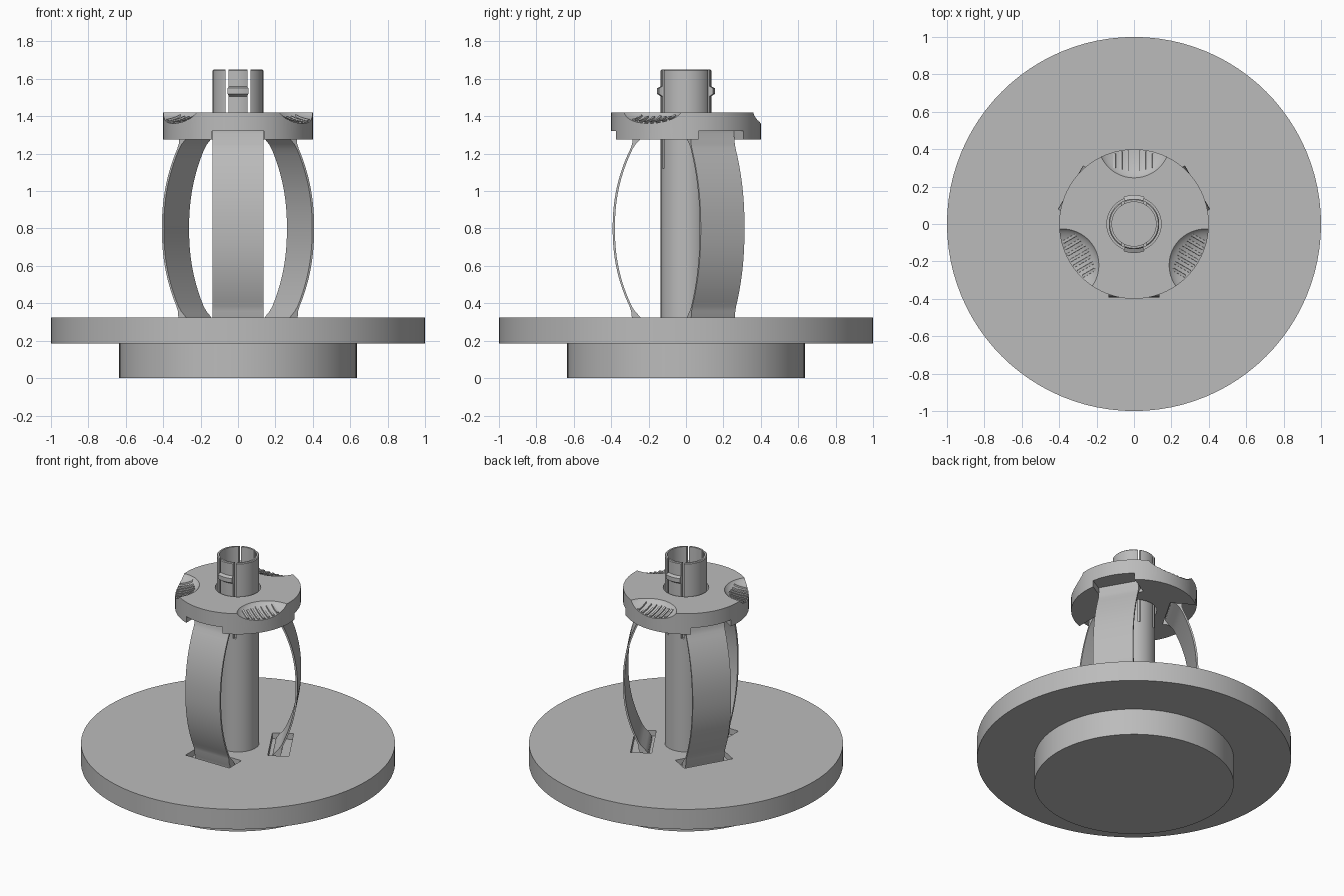
import bpy, bmesh, math
from mathutils import Matrix

cube = bpy.data.objects.get("Cube")
if cube:
    bpy.data.objects.remove(cube, do_unlink=True)

grey = bpy.data.materials.new("plain grey")
grey.use_nodes = True
COLOUR = (0.5, 0.5, 0.5, 1)
grey.diffuse_color = COLOUR
grey.node_tree.nodes["Principled BSDF"].inputs["Base Color"].default_value = COLOUR

SPRING_ANGLES = [math.radians(a) for a in (-90, 30, 150)]
GRIP_ANGLES = [math.radians(a) for a in (90, 210, 330)]


def finish(name, bm):
    bmesh.ops.recalc_face_normals(bm, faces=bm.faces)
    mesh = bpy.data.meshes.new(name)
    bm.to_mesh(mesh)
    bm.free()
    mesh.materials.append(grey)
    obj = bpy.data.objects.new(name, mesh)
    bpy.context.collection.objects.link(obj)
    return obj


def select(obj):
    bpy.ops.object.select_all(action='DESELECT')
    obj.select_set(True)
    bpy.context.view_layer.objects.active = obj


def smooth(obj):
    select(obj)
    bpy.ops.object.shade_smooth_by_angle(angle=math.radians(30))


def lathe(name, profile, closed=False, steps=96):
    """Spin an (r, z) profile around the z axis."""
    bm = bmesh.new()
    verts = [bm.verts.new((r, 0, z)) for r, z in profile]
    edges = [bm.edges.new(pair) for pair in zip(verts, verts[1:])]
    if closed:
        edges.append(bm.edges.new((verts[-1], verts[0])))
    bmesh.ops.spin(bm, geom=verts + edges, cent=(0, 0, 0), axis=(0, 0, 1),
                   angle=math.tau, steps=steps)
    bmesh.ops.remove_doubles(bm, verts=bm.verts, dist=0.0001)
    return finish(name, bm)


def box(name, lo, hi, angle=0):
    """Box from corner to corner, x pointing outward along the angle."""
    bm = bmesh.new()
    bmesh.ops.create_cube(bm, size=1)
    for v in bm.verts:
        v.co = [lo[i] + (hi[i] - lo[i]) * (v.co[i] + 0.5) for i in range(3)]
    bm.transform(Matrix.Rotation(angle, 4, 'Z'))
    return finish(name, bm)


def cut(obj, cutter):
    mod = obj.modifiers.new("cut", 'BOOLEAN')
    mod.operation = 'DIFFERENCE'
    mod.solver = 'EXACT'
    mod.object = cutter
    select(obj)
    bpy.ops.object.modifier_apply(modifier=mod.name)
    bpy.data.objects.remove(cutter, do_unlink=True)


def sweep(name, sections, angle):
    """Skin a row of four-cornered sections and turn it about z."""
    bm = bmesh.new()
    rings = [[bm.verts.new(p) for p in s] for s in sections]
    for a, b in zip(rings, rings[1:]):
        for i in range(4):
            j = (i + 1) % 4
            bm.faces.new((a[i], a[j], b[j], b[i]))
    bm.faces.new(rings[0])
    bm.faces.new(rings[-1])
    bm.transform(Matrix.Rotation(angle, 4, 'Z'))
    return finish(name, bm)


# Base: wide plate on a narrower foot, with a pocket for each spring
base = lathe("base", [(0, 0), (0.635, 0), (0.635, 0.185), (1, 0.185),
                      (1, 0.325), (0, 0.325)])
for a in SPRING_ANGLES:
    cut(base, box("pocket_cutter", (0.205, -0.17, 0.285), (0.34, 0.17, 0.4), a))
smooth(base)

# Shaft: hollow tube, slit at the top into a front and a back tongue
shaft = lathe("shaft", [(0.135, 0.3), (0.135, 1.645), (0.13, 1.65),
                        (0.118, 1.65), (0.118, 0.3)], closed=True)
for x in (-0.058, 0.058):
    for y in (-0.13, 0.13):
        cut(shaft, box("slit_cutter", (x - 0.008, y - 0.06, 1.12),
                       (x + 0.008, y + 0.06, 1.7)))
smooth(shaft)

# Snap ridges on the tongues
for name, angle in (("front_snap_ridge", -math.pi / 2), ("back_snap_ridge", math.pi / 2)):
    rows = []
    for i in range(9):
        t = math.radians(-21 + 42 * i / 8)
        rows.append([(r * math.cos(t), r * math.sin(t), z) for r, z in
                     ((0.125, 1.5), (0.155, 1.52), (0.155, 1.55), (0.125, 1.565))])
    smooth(sweep(name, rows, angle))

# Collar: ring with notches below and thumb scoops above
collar = lathe("collar", [(0.145, 1.275), (0.4, 1.275), (0.4, 1.42),
                          (0.145, 1.42)], closed=True)
for a in SPRING_ANGLES:
    cut(collar, box("notch_cutter", (0.21, -0.14, 1.2), (0.5, 0.14, 1.32), a))

SCOOP_R, SCOOP_Z, SCOOP_W, SCOOP_H = 0.44, 1.44, 0.2, 0.08
for a in GRIP_ANGLES:
    bm = bmesh.new()
    bmesh.ops.create_uvsphere(bm, u_segments=48, v_segments=32, radius=1)
    bm.transform(Matrix.Rotation(a, 4, 'Z')
                 @ Matrix.Translation((SCOOP_R, 0, SCOOP_Z))
                 @ Matrix.Diagonal((SCOOP_W, SCOOP_W, SCOOP_H, 1)))
    cut(collar, finish("scoop_cutter", bm))
smooth(collar)


def scoop_floor(r, t):
    d = ((r - SCOOP_R) ** 2 + t * t) / SCOOP_W ** 2
    return SCOOP_Z - SCOOP_H * math.sqrt(max(0, 1 - d))


# Grip ribs following the floor of each scoop
for n, a in enumerate(GRIP_ANGLES):
    for k in range(-3, 4):
        t = k * 0.035
        r0 = 0.275 + abs(k) * 0.008
        r1 = math.sqrt(0.395 ** 2 - (abs(t) + 0.01) ** 2)
        rows = []
        for i in range(9):
            r = r0 + (r1 - r0) * i / 8
            z = scoop_floor(r, t)
            rows.append([(r, t - 0.009, z - 0.01), (r, t + 0.009, z - 0.01),
                         (r, t + 0.007, z + 0.008), (r, t - 0.007, z + 0.008)])
        sweep(f"grip_rib_{n + 1}_{k + 4}", rows, a)

# Bowed leaf springs, thickened where they enter the base and the collar
for n, a in enumerate(SPRING_ANGLES):
    rows = []
    for i in range(41):
        z = 0.28 + 1.05 * i / 40
        u = min(1, abs(z - 0.8) / 0.5)
        outer = 0.392 - 0.135 * u ** 2.2
        inner = outer - 0.012
        flare = max(0, (abs(z - 0.805) - 0.43) / 0.05)
        flare = min(1, flare) ** 1.5
        inner -= 0.018 * flare
        outer += 0.02 * flare
        rows.append([(inner, -0.135, z), (outer, -0.135, z),
                     (outer, 0.135, z), (inner, 0.135, z)])
    smooth(sweep(f"leaf_spring_{n + 1}", rows, a))
